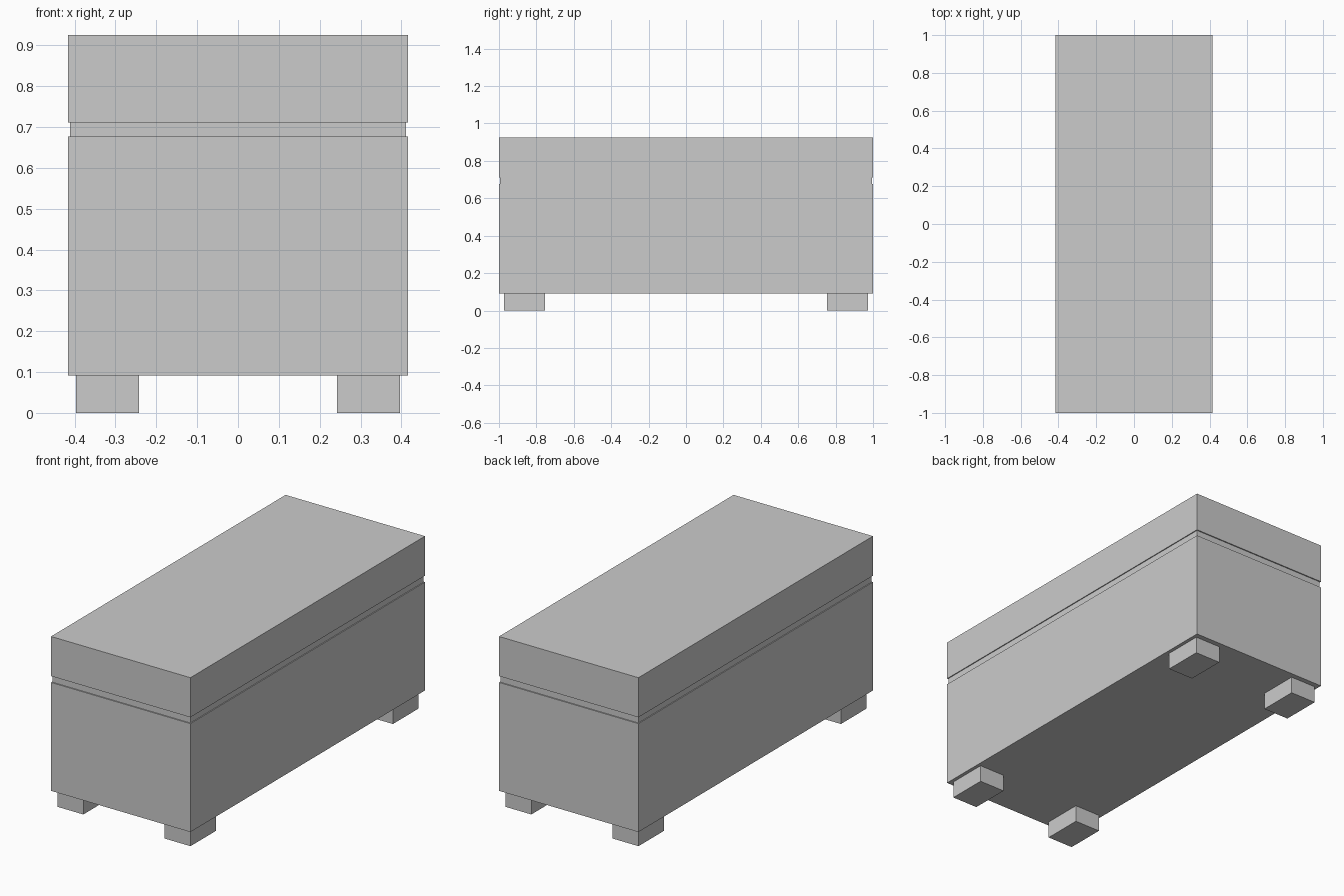
import bpy

if "Cube" in bpy.data.objects:
    bpy.data.objects.remove(bpy.data.objects["Cube"])


def box(name, x, y, z):
    """Axis-aligned box from (min, max) ranges."""
    bpy.ops.mesh.primitive_cube_add(
        size=1, location=[(a + b) / 2 for a, b in (x, y, z)])
    ob = bpy.context.object
    ob.name = name
    ob.scale = [b - a for a, b in (x, y, z)]
    bpy.ops.object.transform_apply(location=True, rotation=False, scale=True)
    return ob


# Chest body, recessed seam and lid
box("chest_body", (-0.416, 0.416), (-1, 1), (0.092, 0.677))
box("recessed_seam", (-0.411, 0.411), (-0.994, 0.994), (0.677, 0.711))
box("lid", (-0.416, 0.416), (-1, 1), (0.711, 0.925))

# One foot, mirrored to all four corners
feet = box("feet", (0.243, 0.397), (0.754, 0.972), (0, 0.092))
mirror = feet.modifiers.new("mirror", "MIRROR")
mirror.use_axis = (True, True, False)
